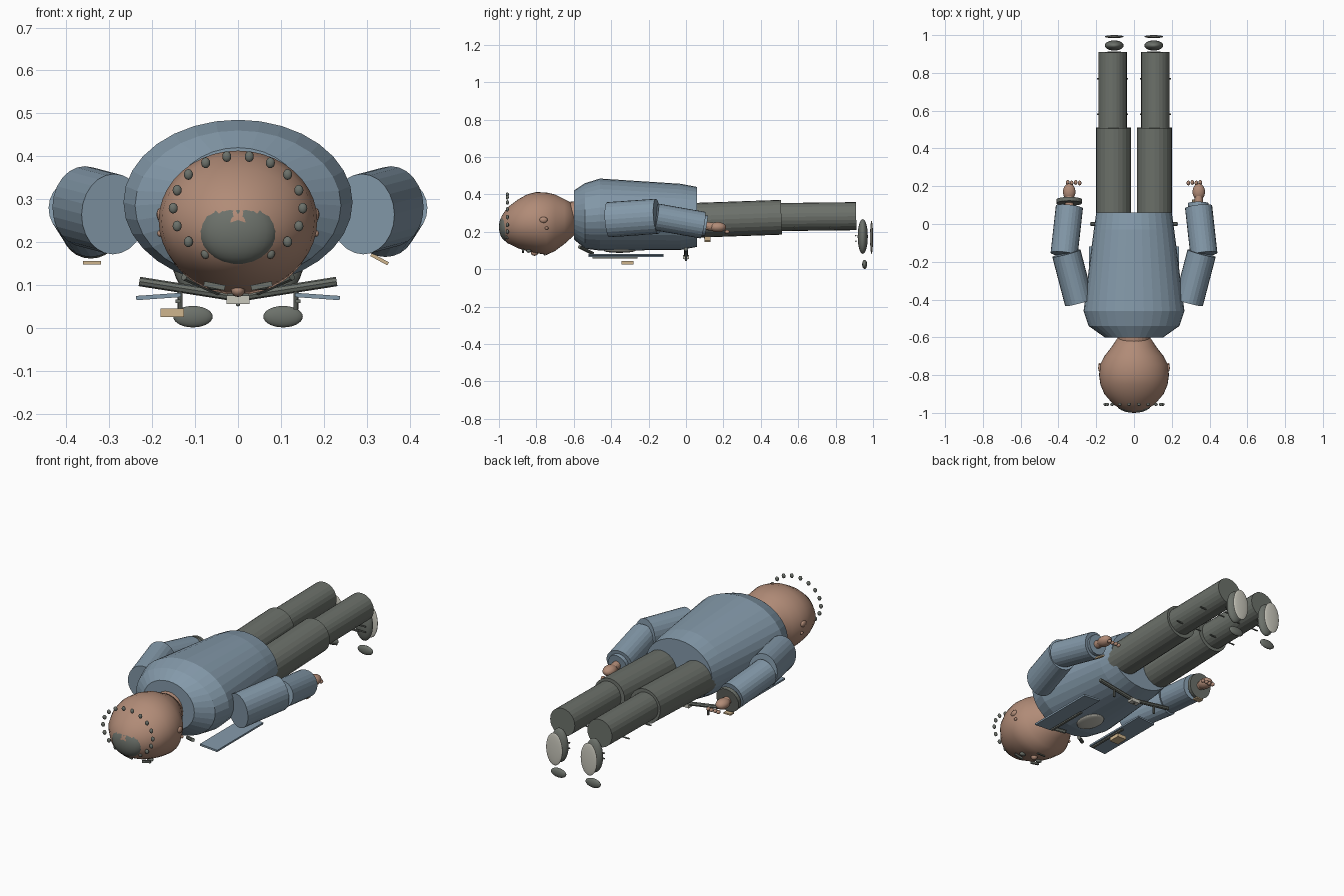
import bpy, bmesh, math
from mathutils import Vector, Matrix

cube = bpy.data.objects.get("Cube")
if cube:
    bpy.data.objects.remove(cube, do_unlink=True)


def material(name, rgb):
    m = bpy.data.materials.new(name)
    m.use_nodes = True
    m.diffuse_color = (*rgb, 1)
    m.node_tree.nodes["Principled BSDF"].inputs["Base Color"].default_value = (*rgb, 1)
    return m


BLUE = material("jacket blue", (0.23, 0.32, 0.40))
SKIN = material("skin", (0.44, 0.26, 0.185))
GREY = material("dark grey green", (0.15, 0.165, 0.145))
PALE = material("pale sole", (0.58, 0.57, 0.50))
TAN = material("tan", (0.62, 0.46, 0.27))


def finish(name, bm, mat, smooth=False):
    bmesh.ops.recalc_face_normals(bm, faces=bm.faces)
    for f in bm.faces:
        f.smooth = smooth
    me = bpy.data.meshes.new(name)
    bm.to_mesh(me)
    bm.free()
    me.materials.append(mat)
    ob = bpy.data.objects.new(name, me)
    bpy.context.collection.objects.link(ob)
    return ob


def loft(name, rings, mat, sides=32, smooth=False):
    """Elliptical rings along y, each (y, half width, top z, bottom z)."""
    bm = bmesh.new()
    loops = []
    for y, rx, top, low in rings:
        mid, rz = (top + low) / 2, (top - low) / 2
        loops.append([bm.verts.new((rx * math.cos(a), y, mid + rz * math.sin(a)))
                      for a in (math.tau * i / sides for i in range(sides))])
    for a, b in zip(loops, loops[1:]):
        for i in range(sides):
            j = (i + 1) % sides
            bm.faces.new((a[i], a[j], b[j], b[i]))
    bm.faces.new(loops[0])
    bm.faces.new(loops[-1])
    return finish(name, bm, mat, smooth)


def tube(name, p, q, r, mat, end=1.0, flat=1.0, sides=24):
    """Cylinder from p to q; end scales the far radius, flat the width."""
    p, q = Vector(p), Vector(q)
    d = q - p
    bm = bmesh.new()
    rot = d.to_track_quat('Z', 'Y').to_matrix().to_4x4()
    mat4 = Matrix.Translation((p + q) / 2) @ rot @ Matrix.Diagonal((flat, 1, 1, 1))
    bmesh.ops.create_cone(bm, cap_ends=True, segments=sides, radius1=r,
                          radius2=r * end, depth=d.length, matrix=mat4)
    return finish(name, bm, mat)


def ball(name, c, r, mat, u=24, v=14):
    bm = bmesh.new()
    bmesh.ops.create_uvsphere(bm, u_segments=u, v_segments=v, radius=1,
                              matrix=Matrix.Translation(c) @ Matrix.Diagonal((*r, 1)))
    return finish(name, bm, mat, True)


def box(name, c, size, mat, tilt=0.0):
    bm = bmesh.new()
    bmesh.ops.create_cube(bm, size=1, matrix=Matrix.Translation(c)
                          @ Matrix.Rotation(tilt, 4, 'Y') @ Matrix.Diagonal((*size, 1)))
    return finish(name, bm, mat)


# Torso, neck and head
loft("jacket", [(-.6, .155, .42, .16), (-.54, .24, .46, .11), (-.46, .267, .485, .10),
                (-.03, .213, .457, .103), (.06, .2, .44, .12)], BLUE)
tube("neck", (0, -.66, .27), (0, -.58, .28), .085, SKIN)
loft("head", [(-.997, .02, .255, .215), (-.985, .06, .285, .175), (-.955, .11, .33, .14),
              (-.9, .157, .372, .113), (-.85, .178, .4, .097), (-.8, .185, .413, .086),
              (-.745, .18, .41, .077), (-.7, .157, .4, .098), (-.65, .118, .375, .135),
              (-.6, .085, .35, .18)], SKIN, 40, True)

# Hair cap and the ring of curls
ball("hair_cap", (0, -.953, .225), (.093, .047, .078), GREY)
for i in range(16):
    a = math.radians(20 * i - 60)
    ball("hair_curl", (.151 * math.cos(a), -.955, .279 + .122 * math.sin(a)),
         (.0105, .008, .0125), GREY, 12, 8)

# Nose and mouth
ball("nose", (0, -.81, .088), (.016, .02, .016), SKIN, 12, 8)
box("mouth", (0, -.755, .077), (.05, .008, .006), GREY)

# Belt buckle and shirt front
box("buckle", (0, 0, .065), (.054, .03, .02), PALE)
ball("buckle_pin", (0, 0, .054), (.005, .008, .004), GREY, 8, 6)
ball("shirt_front", (0, -.355, .1), (.06, .085, .012), PALE)
box("chest_badge", (-.153, -.313, .035), (.055, .065, .02), TAN)

for s, side in ((1, "left"), (-1, "right")):
    # Face details
    ball(side + "_ear", (s * .18, -.762, .264), (.01, .022, .016), SKIN, 12, 8)
    ball(side + "_ear_lobe", (s * .182, -.745, .22), (.007, .01, .008), SKIN, 10, 6)
    ball(side + "_eye", (s * .055, -.84, .098), (.018, .013, .01), GREY, 12, 8)
    box(side + "_brow", (s * .055, -.872, .098), (.05, .01, .012), GREY, s * -.2)

    # Arm
    tube(side + "_upper_arm", (s * .29, -.415, .265), (s * .358, -.155, .283), .094, BLUE, flat=.82)
    tube(side + "_forearm", (s * .37, -.16, .28), (s * .342, .09, .236), .072, BLUE)
    if s > 0:
        tube("left_cuff", (.34, .09, .235), (.34, .11, .232), .055, BLUE)
        box("left_cuff_tab", (.33, .115, .16), (.045, .03, .008), TAN, .5)
    else:
        tube("right_wrist_band", (-.343, .11, .232), (-.343, .13, .228), .068, GREY)
        box("right_cuff_tab", (-.34, .115, .152), (.042, .03, .008), TAN)

    # Hand and fingers
    tube(side + "_wrist", (s * .342, .08, .236), (s * .343, .15, .226), .022, SKIN, sides=16)
    ball(side + "_hand", (s * .343, .17, .225), (.033, .044, .027), SKIN)
    for k in range(4):
        ball(side + "_finger", (s * (.288 + .021 * k), .217 + .003 * (k % 2), .2),
             (.01, .013, .01), SKIN, 10, 6)

    # Jacket flap, lapel, collar and belt half
    box(side + "_jacket_flap", (s * .185, -.32, .073), (.105, .4, .01), BLUE, s * .07)
    box(side + "_flap_edge", (s * .14, -.38, .062), (.012, .24, .008), GREY)
    tube(side + "_belt", (s * .23, 0, .108), (s * .015, 0, .074), .011, GREY, sides=8)
    tube(side + "_collar", (s * .125, -.57, .12), (s * .045, -.5, .085), .01, GREY, sides=8)
    tube(side + "_belt_loop", (s * .135, 0, .043), (s * .135, 0, .09), .006, GREY, sides=8)

    # Leg
    tube(side + "_thigh", (s * .108, 0, .26), (s * .108, .51, .278), .093, GREY)
    tube(side + "_shin", (s * .113, .49, .279), (s * .113, .91, .284), .075, GREY)
    for y in (.58, .77):
        tube(side + "_trouser_crease", (s * .031, y, .222), (s * .195, y, .222), .004, GREY, sides=8)

    # Shoe
    ball(side + "_shoe", (s * .105, .945, .175), (.05, .027, .093), GREY)
    ball(side + "_sole", (s * .105, .992, .17), (.05, .008, .089), PALE)
    ball(side + "_toe_cap", (s * .105, .955, .026), (.046, .013, .025), GREY)
    for z in (.15, .18):
        tube(side + "_lace", (s * .07, .908, z), (s * .14, .908, z), .004, GREY, sides=8)
